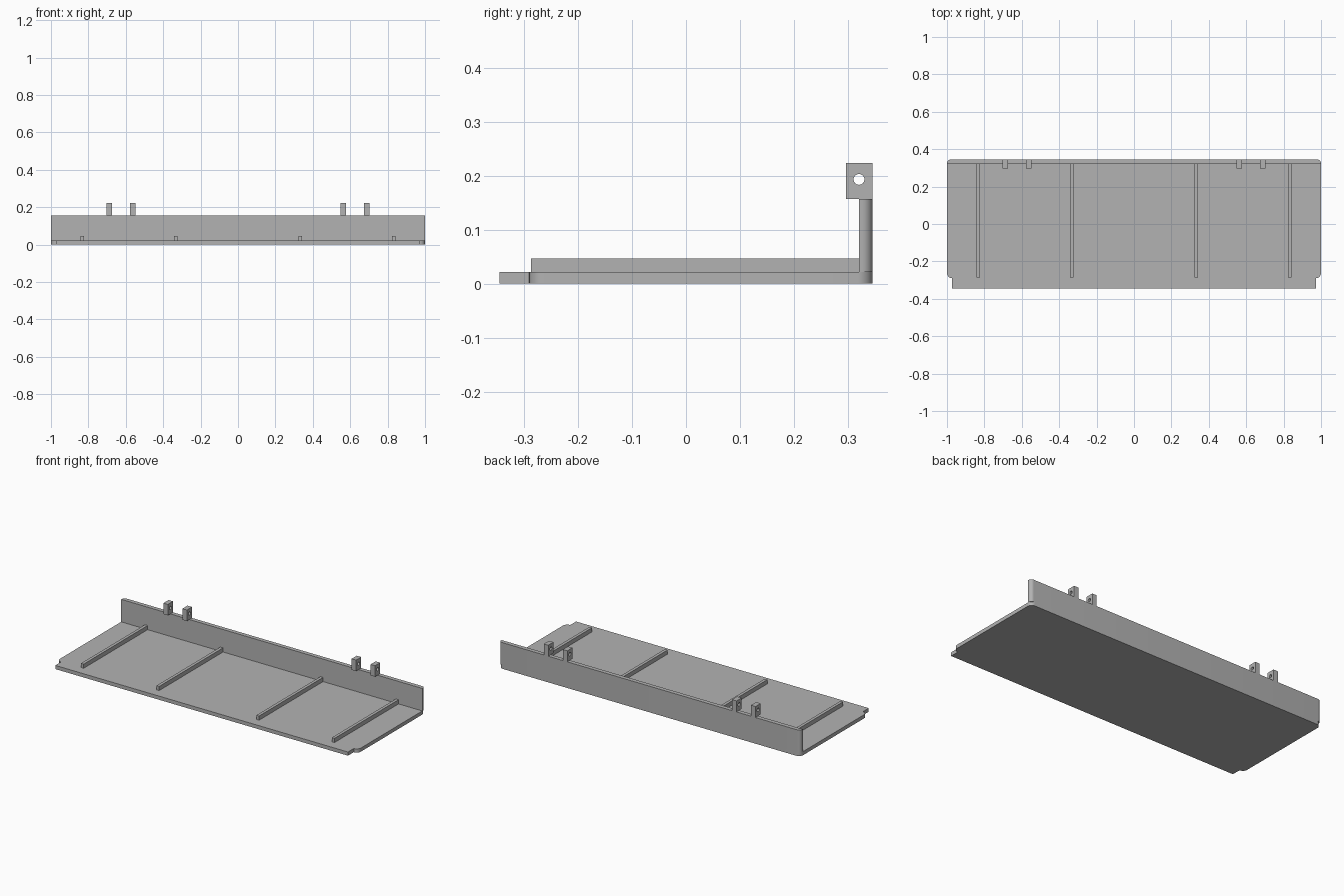
import bpy, bmesh
from math import radians

cube = bpy.data.objects.get("Cube")
if cube:
    bpy.data.objects.remove(cube, do_unlink=True)

grey = bpy.data.materials.new("plain_grey")
grey.use_nodes = True
colour = (0.45, 0.45, 0.45, 1)
grey.diffuse_color = colour
grey.node_tree.nodes["Principled BSDF"].inputs["Base Color"].default_value = colour


def box(name, low, high, radius=0, rounded=lambda co: True):
    """Box between two corners; chosen upright edges are rounded."""
    bm = bmesh.new()
    bmesh.ops.create_cube(bm, size=1)
    for v in bm.verts:
        v.co = [a + (b - a) * (c + 0.5) for a, b, c in zip(low, high, v.co)]
    if radius:
        edges = [e for e in bm.edges
                 if abs(e.verts[0].co.z - e.verts[1].co.z) > 0.001
                 and rounded(e.verts[0].co)]
        bmesh.ops.bevel(bm, geom=edges, offset=radius, segments=8,
                        profile=0.5, affect='EDGES')
    mesh = bpy.data.meshes.new(name)
    bm.to_mesh(mesh)
    bm.free()
    mesh.materials.append(grey)
    obj = bpy.data.objects.new(name, mesh)
    bpy.context.collection.objects.link(obj)
    if radius:
        smooth(obj)
    return obj


def smooth(obj):
    bpy.ops.object.select_all(action='DESELECT')
    obj.select_set(True)
    bpy.context.view_layer.objects.active = obj
    bpy.ops.object.shade_smooth_by_angle(angle=radians(30))


BACK = 0.345
TOP = 0.022
WALL_TOP = 0.157

# Floor with rounded corners, and the narrower lip along its front
box("floor_plate", (-1, -0.29, 0), (1, BACK, TOP), 0.028)
box("front_lip", (-0.972, -BACK, 0), (0.972, -0.29, TOP))

# Upright back wall, rounded on its outer corners
box("back_wall", (-1, 0.32, TOP), (1, BACK, WALL_TOP), 0.02,
    lambda co: co.y > 0.33)

# Ribs across the floor
for side, s in (("left", 1), ("right", -1)):
    for place, x in (("outer", 0.833), ("inner", 0.332)):
        box(f"{side}_{place}_rib", (s * x - 0.009, -0.287, TOP),
            (s * x + 0.009, 0.32, 0.047))

# One long round cutter for all the pin holes
bpy.ops.mesh.primitive_cylinder_add(vertices=32, radius=0.01, depth=2,
                                    location=(0, 0.32, 0.193),
                                    rotation=(0, radians(90), 0))
cutter = bpy.context.object
cutter.name = "pin_hole_cutter"
cutter.data.materials.append(grey)
cutter.hide_render = True
cutter.display_type = 'WIRE'

# Pairs of hinge lugs on top of the wall
for side, s in (("left", 1), ("right", -1)):
    for place, x in (("outer", 0.688), ("inner", 0.562)):
        lug = box(f"{side}_{place}_hinge_lug", (s * x - 0.015, 0.296, WALL_TOP),
                  (s * x + 0.015, BACK, 0.223))
        hole = lug.modifiers.new("pin_hole", 'BOOLEAN')
        hole.operation = 'DIFFERENCE'
        hole.solver = 'EXACT'
        hole.object = cutter
        bpy.context.view_layer.objects.active = lug
        bpy.ops.object.modifier_apply(modifier=hole.name)
        smooth(lug)

bpy.data.objects.remove(cutter, do_unlink=True)
